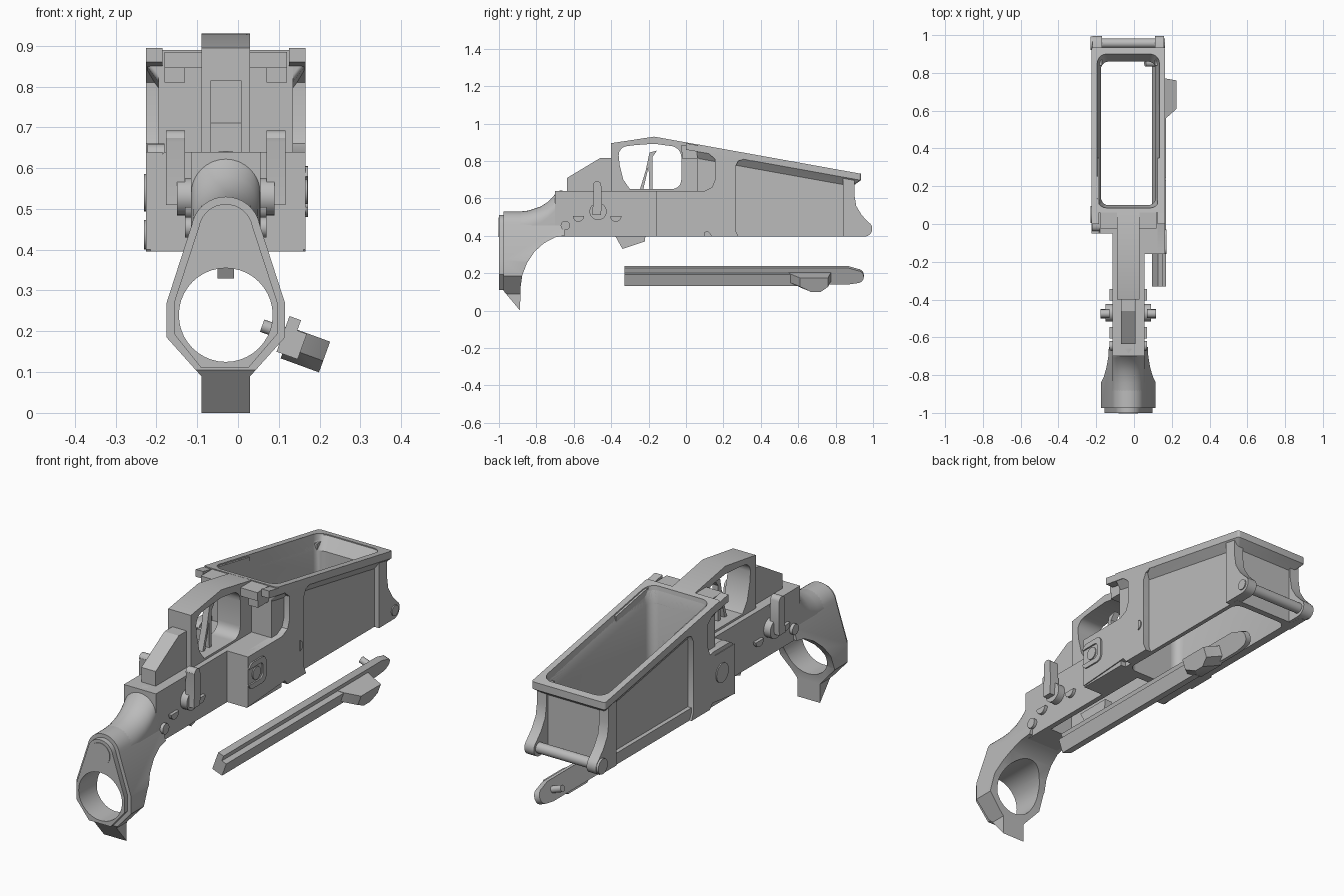
import bpy, bmesh, math
from mathutils import Vector

cube = bpy.data.objects.get("Cube")
if cube:
    bpy.data.objects.remove(cube)

GREY = bpy.data.materials.new("matte grey")
GREY.use_nodes = True
GREY.diffuse_color = (0.5, 0.5, 0.5, 1)
GREY.node_tree.nodes["Principled BSDF"].inputs["Base Color"].default_value = GREY.diffuse_color
CX = -0.03  # symmetry plane of the body


def top(y):
    """Height of the slanted upper edge."""
    return 0.9 - 0.18 * y


def loft(name, rings):
    bm = bmesh.new()
    loops = [[bm.verts.new(p) for p in ring] for ring in rings]
    n = len(loops[0])
    for a, b in zip(loops, loops[1:]):
        for i in range(n):
            j = (i + 1) % n
            bm.faces.new((a[i], a[j], b[j], b[i]))
    bm.faces.new(loops[0])
    bm.faces.new(loops[-1])
    bmesh.ops.recalc_face_normals(bm, faces=bm.faces)
    mesh = bpy.data.meshes.new(name)
    bm.to_mesh(mesh)
    bm.free()
    mesh.materials.append(GREY)
    ob = bpy.data.objects.new(name, mesh)
    bpy.context.collection.objects.link(ob)
    return ob


def prism_x(name, yz, lo, hi):
    return loft(name, [[(x, y, z) for y, z in yz] for x in (lo, hi)])


def prism_y(name, xz, lo, hi):
    return loft(name, [[(x, y, z) for x, z in xz] for y in (lo, hi)])


def box(name, x, y, z):
    return prism_x(name, [(y[0], z[0]), (y[1], z[0]), (y[1], z[1]), (y[0], z[1])], *x)


def arc(cx, cy, r, a, b, n=8):
    steps = [math.radians(a + (b - a) * i / n) for i in range(n + 1)]
    return [(cx + r * math.cos(t), cy + r * math.sin(t)) for t in steps]


def circle(cx, cy, r, n=32):
    return arc(cx, cy, r, 0, 360, n)[:-1]


def rounded(x0, x1, y0, y1, r):
    return (arc(x1 - r, y1 - r, r, 0, 90, 5) + arc(x0 + r, y1 - r, r, 90, 180, 5)
            + arc(x0 + r, y0 + r, r, 180, 270, 5) + arc(x1 - r, y0 + r, r, 270, 360, 5))


def boolean(ob, cutter, operation="DIFFERENCE", keep=False):
    mod = ob.modifiers.new("cut", "BOOLEAN")
    mod.operation, mod.solver, mod.object = operation, "EXACT", cutter
    with bpy.context.temp_override(object=ob, active_object=ob):
        bpy.ops.object.modifier_apply(modifier=mod.name)
    if not keep:
        bpy.data.objects.remove(cutter)


def slanted(half, y0, y1, off, r):
    """Rounded rectangle lying parallel to the slanted upper edge."""
    return [(x, y, top(y) + off) for x, y in rounded(CX - half, CX + half, y0, y1, r)]


# Open box with flared rim
well = prism_x("well_wall", [(0.06, 0.395), (0.06, 0.87), (0.89, 0.71), (0.89, 0.395)],
               CX - 0.165, CX + 0.165)
rim = loft("well_rim", [slanted(0.165, 0.06, 0.89, -0.075, 0.012),
                        slanted(0.195, 0.06, 0.935, -0.035, 0.012),
                        slanted(0.195, 0.06, 0.935, 0, 0.012)])
opening = loft("well_cutter", [slanted(0.145, 0.1, 0.86, -0.65, 0.04),
                               slanted(0.145, 0.1, 0.86, -0.07, 0.04),
                               slanted(0.165, 0.085, 0.9, -0.005, 0.05),
                               slanted(0.165, 0.085, 0.9, 0.1, 0.05)])
boolean(well, opening, keep=True)
boolean(rim, opening)

# Raised side frames around the recessed panels
frame = [(-0.16, 0.4), (-0.16, 0.64), (0.1, 0.64), (0.14, 0.66), (0.155, 0.7), (0.155, 0.81),
         (0.12, 0.84), (0.0, 0.86), (0.0, 0.895), (0.35, 0.83), (0.35, 0.8), (0.31, 0.81),
         (0.28, 0.8), (0.265, 0.77), (0.265, 0.43), (0.28, 0.395), (0.14, 0.395), (0.12, 0.42)]
prism_x("frame_left", frame, 0.125, 0.165)
prism_x("frame_right", [(max(y, -0.05), z) for y, z in frame[:2]] + frame[2:], -0.225, -0.185)
box("well_lip", (-0.18, 0.12), (-0.025, 0.08), (0.845, 0.885))
for side in (-1, 1):
    x = CX + side * 0.125
    box("lip_corner", (x - 0.025, x + 0.025), (-0.02, 0.08), (0.81, 0.87))

# End ears with cross pin
ear = ([(0.84, 0.71), (0.9, 0.71), (0.9, 0.62), (0.91, 0.56), (0.94, 0.51)]
       + arc(0.955, 0.437, 0.041, 60, -90) + [(0.84, 0.395)])
for name, x in (("ear_left", 0.11), ("ear_right", -0.22)):
    prism_x(name, ear, x, x + 0.05)
prism_x("cross_pin", circle(0.957, 0.437, 0.025), -0.225, 0.165)
prism_x("pin_head", circle(0.957, 0.437, 0.036), -0.23, -0.2)

# Central body
body = box("body", (-0.115, 0.055), (-0.7, 0.1), (0.395, 0.64))
shoulder_left = box("shoulder_left", (CX, 0.16), (-0.16, 0.1), (0.395, 0.64))
shoulder_right = prism_y("shoulder_right", [(-0.215, 0.395), (-0.215, 0.6), (-0.18, 0.64),
                                            (CX, 0.64), (CX, 0.395)], -0.05, 0.1)
pocket = box("pocket_cutter", (-0.09, 0.03), (-0.55, 0.06), (0.3, 0.6))
for part in (body, shoulder_left, shoulder_right):
    boolean(part, pocket, keep=True)
bpy.data.objects.remove(pocket)
box("lower_rail", (-0.215, -0.185), (0.1, 0.95), (0.395, 0.45))

# Neck rising from the ring to the body
neck = []
for y, z in [(-0.97, 0.52), (-0.9, 0.528), (-0.84, 0.535), (-0.78, 0.555), (-0.74, 0.58),
             (-0.71, 0.61), (-0.685, 0.64), (-0.66, 0.642)]:
    neck.append([(x, y, h) for x, h in arc(CX, z - 0.085, 0.085, 0, 180, 16)
                 + [(CX - 0.085, 0.4), (CX + 0.085, 0.4)]])
loft("neck", neck)


def ring_outline(s):
    half = [(0.145 - s, 0.27), (0.145 - s, 0.185 + s / 2), (0.06, 0.09 + s), (0.06, 0.0 + s)]
    return (arc(CX, 0.445, 0.085 - s, 10, 170, 16) + [(CX - x, z) for x, z in half]
            + [(CX + x, z) for x, z in reversed(half)])


# Ring end: front outline trimmed by the side curve, then bored
ring = prism_y("ring_end", ring_outline(0), -0.975, -0.6)
side = [(-1.1, 0.7), (-1.1, 0.11), (-0.975, 0.105), (-0.887, 0.0), (-0.885, 0.12), (-0.875, 0.19),
        (-0.85, 0.255), (-0.81, 0.315), (-0.76, 0.36), (-0.7, 0.392), (-0.65, 0.4), (-0.65, 0.7)]
boolean(ring, prism_x("side_trim", side, -0.5, 0.5), "INTERSECT")
plate = prism_y("end_plate", [(x, max(z, 0.11)) for x, z in ring_outline(0.018)[:20]]
                + [(CX + x, z) for x, z in ((0.055, 0.11), (0.127, 0.194), (0.127, 0.27))],
                -1.0, -0.97)
bore = prism_y("bore_cutter", circle(CX, 0.24, 0.115, 40), -1.1, -0.5)
boolean(ring, bore, keep=True)
boolean(plate, bore)
prism_y("end_disc", circle(CX, 0.445, 0.052), -1.003, -0.98)

# Guard loop and rear tang
guard = prism_x("guard", [(-0.4, 0.62), (-0.4, 0.895), (-0.17, 0.93), (0.08, 0.885), (0.08, 0.62)],
                CX - 0.06, CX + 0.06)
hole = ([(-0.3, 0.65), (-0.08, 0.65)] + arc(-0.075, 0.7, 0.05, -80, 0, 5)
        + arc(-0.085, 0.82, 0.06, 0, 80, 5) + [(-0.17, 0.892), (-0.27, 0.885)]
        + arc(-0.31, 0.83, 0.05, 90, 180, 5) + [(-0.355, 0.78), (-0.335, 0.7)])
boolean(guard, prism_x("guard_cutter", hole, -0.3, 0.3))
prism_x("tang", [(-0.635, 0.62), (-0.635, 0.71), (-0.46, 0.815), (-0.39, 0.815), (-0.39, 0.62)],
        -0.068, 0.008)

# Inner blade and underside tab
prism_x("blade", [(-0.255, 0.62), (-0.215, 0.75), (-0.195, 0.845), (-0.155, 0.855), (-0.18, 0.82),
                  (-0.18, 0.62), (-0.195, 0.62), (-0.2, 0.77), (-0.235, 0.62)], -0.045, -0.015)
prism_x("underside_tab", [(-0.39, 0.42), (-0.34, 0.33), (-0.22, 0.37), (-0.215, 0.42)], -0.05, -0.01)

# Levers and small side fittings, mirrored about the body plane
for s, word in ((1, "left"), (-1, "right")):
    def out(a, b):
        return CX + s * a, CX + s * b
    prism_x("lever_hub_" + word, circle(-0.47, 0.53, 0.046, 24), *out(0.08, 0.12))
    prism_x("lever_" + word, [(-0.5, 0.51), (-0.495, 0.665)] + arc(-0.475, 0.67, 0.022, 170, 10, 6)
            + [(-0.45, 0.57), (-0.455, 0.51)], *out(0.1, 0.147))
    for y in (-0.575, -0.375):
        prism_x("stop_" + word, arc(y, 0.505, 0.03, 180, 360, 8), *out(0.08, 0.1))
    prism_x("rear_pin_" + word, circle(-0.645, 0.455, 0.025, 20), *out(0.08, 0.1))

# Bracket fitting on the left shoulder
bracket = prism_x("catch_bracket", rounded(-0.16, -0.03, 0.48, 0.605, 0.03), 0.15, 0.172)
boolean(bracket, prism_x("slot_cutter", rounded(-0.2, -0.055, 0.505, 0.58, 0.02), 0.1, 0.2))
prism_x("catch_button", circle(-0.1, 0.542, 0.03, 24), 0.15, 0.17)
prism_x("side_mark", arc(0.225, 0.545, 0.025, -80, 80, 8), 0.16, 0.17)

# Catch housing with round button on the right
prism_x("catch_housing", rounded(-0.04, 0.14, 0.45, 0.66, 0.03), -0.222, -0.18)
prism_x("round_button", circle(0.05, 0.54, 0.046), -0.23, -0.2)

# Separate long bar, tilted about its length
strip = ([(-0.33, -0.048), (0.87, -0.048)] + arc(0.915, -0.005, 0.036, -90, 90)
         + [(0.87, 0.045), (-0.33, 0.045)])
bar_parts = [
    prism_x("bar", strip, -0.015, 0.015),
    box("bar_ridge", (0.0, 0.04), (-0.33, 0.6), (-0.048, 0.018)),
    loft("bar_bump", [[(u, y, z) for y, z in ((a, -0.03), (a + 0.06, -0.06), (b - 0.04, -0.06),
                                              (b, -0.03), (b, 0.02), (a, 0.02))]
                      for u, a, b in ((0, 0.54, 0.78), (0.04, 0.56, 0.77), (0.1, 0.61, 0.76))]),
    prism_x("bar_pin", circle(0.85, 0.0, 0.016, 16), -0.07, 0),
]
for ob in bar_parts:
    ob.location = (0.125, 0, 0.19)
    ob.rotation_euler.y = math.radians(20)

# Smooth curved faces, keep hard edges
bpy.ops.object.select_all(action="DESELECT")
for ob in bpy.context.collection.objects:
    if ob.type == "MESH" and GREY.name in ob.data.materials:
        ob.select_set(True)
        bpy.context.view_layer.objects.active = ob
bpy.ops.object.shade_smooth_by_angle(angle=math.radians(30))
